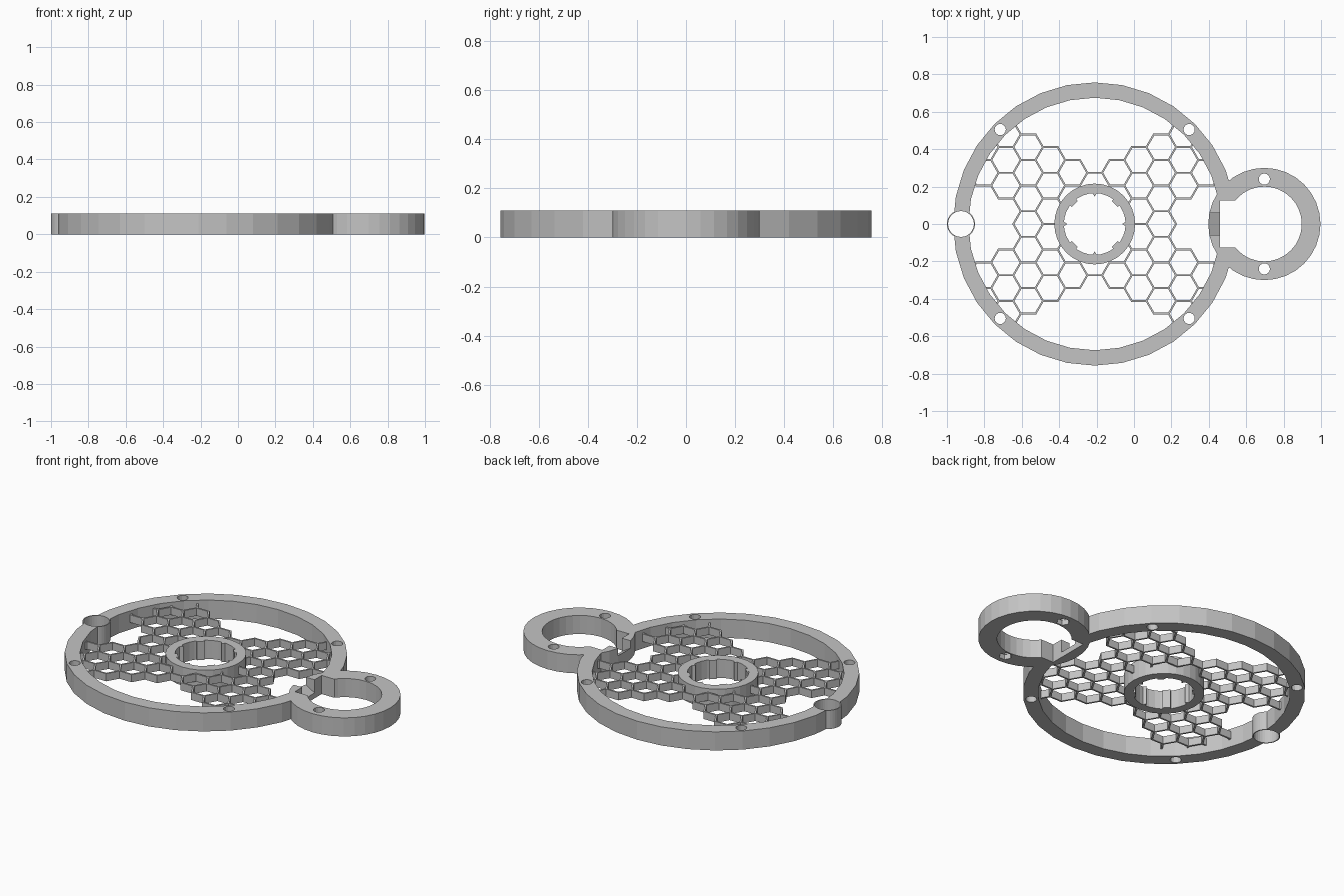
import bpy
import bmesh
import math
from mathutils import Vector

cube = bpy.data.objects.get("Cube")
if cube:
    bpy.data.objects.remove(cube, do_unlink=True)

H = 0.11                        # plate height
HUB = Vector((-0.21, 0, 0))     # centre of the large ring
SIDE = Vector((0.697, 0, 0))    # centre of the small side ring

grey = bpy.data.materials.new("plain grey")
grey.use_nodes = True
COLOUR = (0.55, 0.55, 0.55, 1)
grey.diffuse_color = COLOUR
grey.node_tree.nodes["Principled BSDF"].inputs["Base Color"].default_value = COLOUR


def prism(name, points, z0, z1):
    """Extrude a flat outline between two heights."""
    bm = bmesh.new()
    face = bm.faces.new([bm.verts.new((p[0], p[1], z0)) for p in points])
    top = bmesh.ops.extrude_face_region(bm, geom=[face])["geom"]
    verts = [g for g in top if isinstance(g, bmesh.types.BMVert)]
    bmesh.ops.translate(bm, verts=verts, vec=(0, 0, z1 - z0))
    bmesh.ops.recalc_face_normals(bm, faces=bm.faces)
    mesh = bpy.data.meshes.new(name)
    bm.to_mesh(mesh)
    bm.free()
    mesh.materials.append(grey)
    obj = bpy.data.objects.new(name, mesh)
    bpy.context.collection.objects.link(obj)
    return obj


def disc(name, centre, radius, z0=0.0, z1=H, sides=32):
    turn = 2 * math.pi / sides
    return prism(name, [(centre[0] + radius * math.cos(i * turn),
                         centre[1] + radius * math.sin(i * turn))
                        for i in range(sides)], z0, z1)


def box(name, x0, x1, y, z0, z1):
    return prism(name, [(x0, -y), (x1, -y), (x1, y), (x0, y)], z0, z1)


def combine(target, tool, operation):
    """Apply one boolean and throw the tool away."""
    mod = target.modifiers.new("shape", 'BOOLEAN')
    mod.operation = operation
    mod.solver = 'EXACT'
    mod.object = tool
    bpy.context.view_layer.objects.active = target
    bpy.ops.object.modifier_apply(modifier=mod.name)
    bpy.data.objects.remove(tool, do_unlink=True)


def add(target, tool):
    combine(target, tool, 'UNION')


def cut(target, tool):
    combine(target, tool, 'DIFFERENCE')


LOW, HIGH = -0.05, H + 0.05     # cutters overshoot the plate

# Large ring joined to the side ring and the edge socket
frame = disc("ring_frame", HUB, 0.757)
cut(frame, disc("hollow", HUB, 0.675, LOW, HIGH))
add(frame, disc("side_ring", SIDE, 0.30))
socket = (-0.925, 0)
add(frame, disc("edge_socket", socket, 0.075))
cut(frame, disc("socket_hole", socket, 0.069, LOW, HIGH))
cut(frame, disc("side_hole", SIDE, 0.20, LOW, HIGH))
cut(frame, box("side_notch", 0.46, 0.60, 0.125, LOW, HIGH))

# Sloping cable slot through the wall between the rings
slot = box("cable_slot", 0.38, 0.48, 0.058, 0.02, HIGH)
for v in slot.data.vertices:
    if v.co.z < H / 2 and v.co.x < 0.4:
        v.co.z = 0.08
cut(frame, slot)

# Screw holes
for sx in (-1, 1):
    for sy in (-1, 1):
        spot = (HUB.x + sx * 0.505, sy * 0.505)
        cut(frame, disc("screw_hole", spot, 0.03, LOW, HIGH, 16))
for sy in (-1, 1):
    spot = (SIDE.x, sy * 0.24)
    cut(frame, disc("screw_hole", spot, 0.03, LOW, HIGH, 16))
    cut(frame, disc("nut_pocket", spot, 0.036, LOW, 0.03, 6))

# Hub ring with inner keys: pointed on the axes, square on the diagonals
hub = disc("hub_ring", HUB, 0.216)
cut(hub, disc("hub_bore", HUB, 0.165, LOW, HIGH))
for i in range(8):
    a = i * math.pi / 4
    out = Vector((math.cos(a), math.sin(a), 0))
    side = Vector((-out.y, out.x, 0))
    tip = 0.0 if i % 2 == 0 else 0.022
    shape = [HUB + out * 0.18 - side * 0.022, HUB + out * 0.18 + side * 0.022]
    if tip:
        shape += [HUB + out * 0.152 + side * tip, HUB + out * 0.152 - side * tip]
    else:
        shape += [HUB + out * 0.147]
    add(hub, prism("hub_key", shape, 0, H))

# Honeycomb cells: four-way symmetric pattern around the hub
PITCH = 0.137
R = PITCH / math.sqrt(3)
cells = set()
for n in range(6):
    for twice_k in range(8):
        if (twice_k + n) % 2 == 0:
            continue_cell = False
        else:
            continue_cell = True
        # odd columns hold whole rows, even columns hold half rows
        if (n % 2 == 1) != (twice_k % 2 == 0):
            continue
        inner = n <= 3 and twice_k <= n + 3
        arm = n >= 4 and 3 <= twice_k <= 7
        if inner or arm:
            for sx in (-1, 1):
                for sy in (-1, 1):
                    cells.add((sx * n, sy * twice_k))

edges = {}
for n, twice_k in cells:
    c = Vector((n * R * 1.5, twice_k * PITCH / 2, 0))
    ring = [c + Vector((R * math.cos(i * math.pi / 3), R * math.sin(i * math.pi / 3), 0))
            for i in range(6)]
    for i in range(6):
        a, b = ring[i - 1], ring[i]
        mid = (a + b) / 2
        edges[(round(mid.x, 3) + 0.0, round(mid.y, 3) + 0.0)] = (a, b)

# Thin wall along every cell edge, trimmed between the hub and the large ring
walls = bmesh.new()
T, Z0, Z1, STEPS = 0.005, 0.045, 0.09, 40
for a, b in edges.values():
    kept = [p for p in (a.lerp(b, i / STEPS) for i in range(STEPS + 1))
            if 0.20 < p.length < 0.69]
    if len(kept) < 4:
        continue
    a, b = kept[0] + HUB, kept[-1] + HUB
    along = (b - a).normalized() * T * 0.577
    side = Vector((-along.y, along.x, 0)).normalized() * T
    a, b = a - along, b + along
    low = [walls.verts.new((p.x, p.y, Z0)) for p in (a - side, b - side, b + side, a + side)]
    high = [walls.verts.new((v.co.x, v.co.y, Z1)) for v in low]
    walls.faces.new(low[::-1])
    walls.faces.new(high)
    for i in range(4):
        walls.faces.new((low[i - 1], low[i], high[i], high[i - 1]))
mesh = bpy.data.meshes.new("honeycomb")
walls.to_mesh(mesh)
walls.free()
mesh.materials.append(grey)
bpy.context.collection.objects.link(bpy.data.objects.new("honeycomb", mesh))
